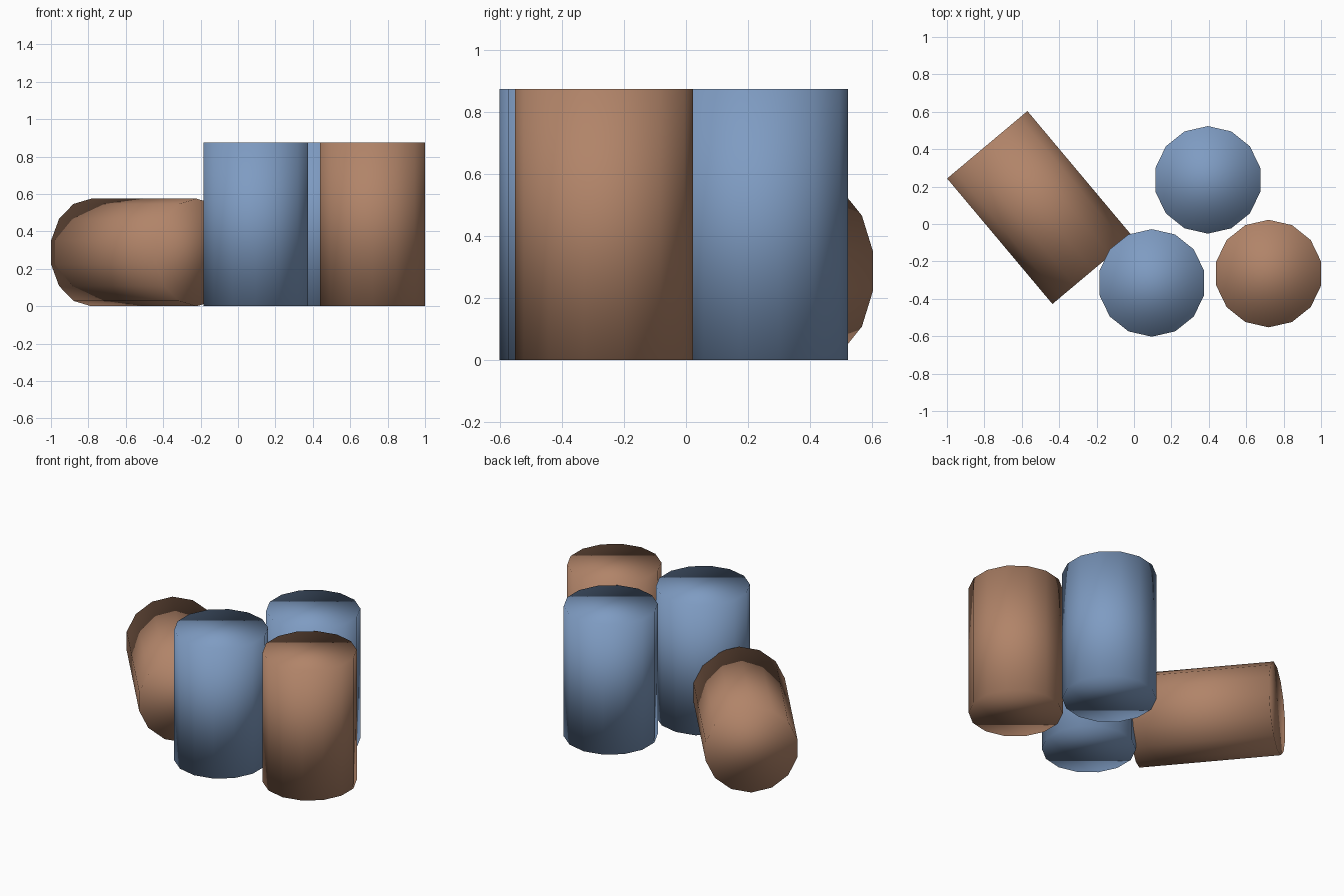
import bpy
from math import radians

cube = bpy.data.objects.get("Cube")
if cube:
    bpy.data.objects.remove(cube, do_unlink=True)

RADIUS, HEIGHT, SIDES = 0.2875, 0.876, 14


def make_material(name, rgb):
    mat = bpy.data.materials.new(name)
    mat.use_nodes = True
    color = (*rgb, 1.0)
    mat.diffuse_color = color
    mat.node_tree.nodes["Principled BSDF"].inputs["Base Color"].default_value = color
    return mat


blue = make_material("barrel_blue", (0.21, 0.33, 0.54))
brown = make_material("barrel_brown", (0.44, 0.23, 0.14))


def barrel(name, x, y, mat, z=HEIGHT / 2, rotation=(0, 0, 0)):
    bpy.ops.mesh.primitive_cylinder_add(
        vertices=SIDES, radius=RADIUS, depth=HEIGHT,
        location=(x, y, z), rotation=rotation)
    obj = bpy.context.object
    obj.name = name
    obj.data.materials.append(mat)
    # soft shading runs over the rims and end caps too
    bpy.ops.object.shade_smooth()
    return obj


# Upright barrels
barrel("front_barrel", 0.095, -0.315, blue)
barrel("back_barrel", 0.395, 0.236, blue)
barrel("left_barrel", 0.72, -0.265, brown)

# Barrel lying on its side
barrel("fallen_barrel", -0.503, 0.088, brown, z=RADIUS,
       rotation=(radians(90), 0, radians(40)))
